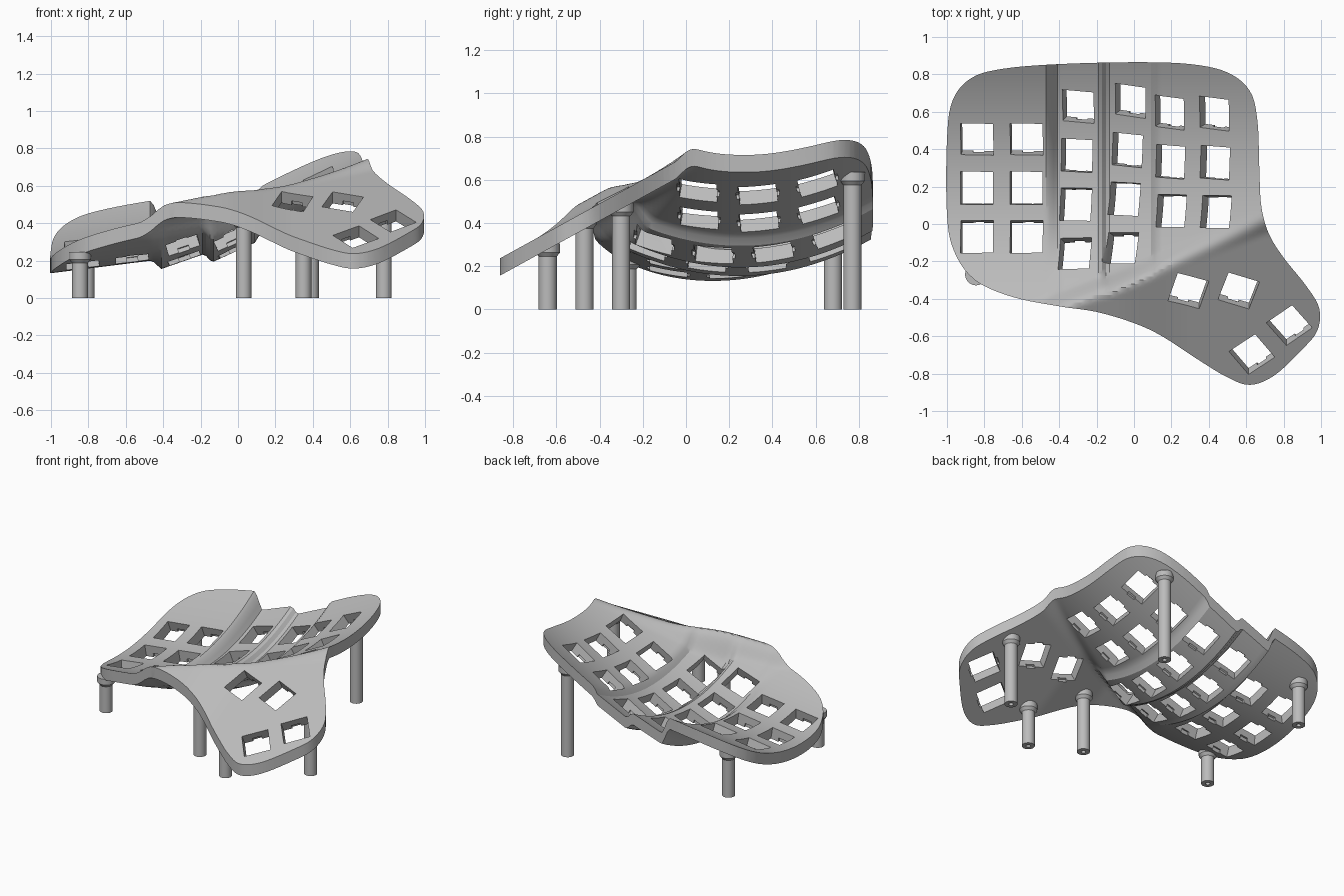
import bpy, bmesh, math
from mathutils import Vector, Matrix

if "Cube" in bpy.data.objects:
    bpy.data.objects.remove(bpy.data.objects["Cube"])

THICK = 0.08
grey = bpy.data.materials.new("plain grey")
grey.use_nodes = True
COLOUR = (0.5, 0.5, 0.5, 1)
grey.diffuse_color = COLOUR
grey.node_tree.nodes["Principled BSDF"].inputs["Base Color"].default_value = COLOUR


def smoothstep(low, high, value):
    t = min(max((value - low) / (high - low), 0), 1)
    return t * t * (3 - 2 * t)


# Stepped profile of the finger columns, left to right: (x, underside height)
COLUMNS = [(-1.1, .12), (-.46, .2), (-.41, .155), (-.18, .235), (-.14, .19),
           (.09, .295), (.12, .345), (.7, .65), (1.1, .8)]


def underside(x, y):
    """Height of the underside: curved finger bowl blended into the thumb slope."""
    for (xa, za), (xb, zb) in zip(COLUMNS, COLUMNS[1:]):
        if xa <= x <= xb:
            base = za + (zb - za) * (x - xa) / (xb - xa)
            break
    middle = .12 + .13 * smoothstep(-.47, -.4, x)
    bowl = base + .45 * (y - middle) ** 2
    thumb = .63 + .55 * y + .05 * smoothstep(.3, -.1, x)
    beyond = y + .26 - .4 * x
    return bowl + (thumb - bowl) * smoothstep(.06, -.08, beyond)


def make_object(name, bm):
    bmesh.ops.recalc_face_normals(bm, faces=bm.faces)
    mesh = bpy.data.meshes.new(name)
    bm.to_mesh(mesh)
    bm.free()
    mesh.materials.append(grey)
    obj = bpy.data.objects.new(name, mesh)
    bpy.context.collection.objects.link(obj)
    return obj


def extrude_up(bm, faces, height):
    result = bmesh.ops.extrude_face_region(bm, geom=faces)
    moved = [g for g in result["geom"] if isinstance(g, bmesh.types.BMVert)]
    bmesh.ops.translate(bm, verts=moved, vec=(0, 0, height))


def boolean(target, cutter, operation):
    mod = target.modifiers.new(operation, 'BOOLEAN')
    mod.operation = operation
    mod.solver = 'EXACT'
    mod.object = cutter
    bpy.context.view_layer.objects.active = target
    bpy.ops.object.modifier_apply(modifier=mod.name)
    bpy.data.objects.remove(cutter)


def smooth(obj, angle):
    bpy.ops.object.select_all(action='DESELECT')
    obj.select_set(True)
    bpy.context.view_layer.objects.active = obj
    bpy.ops.object.shade_smooth_by_angle(angle=math.radians(angle))


# Thick curved sheet
bm = bmesh.new()
bmesh.ops.create_grid(bm, x_segments=105, y_segments=94, size=1)
for v in bm.verts:
    x, y = v.co.x * 1.05, v.co.y * .94
    v.co = (x, y, underside(x, y))
extrude_up(bm, bm.faces[:], THICK)
plate = make_object("key_plate", bm)

# Rounded outline that trims the sheet
OUTLINE = [Vector(p) for p in (
    (-1, .45), (-.97, .66), (-.87, .78), (-.7, .83), (-.4, .855), (0, .865),
    (.3, .855), (.5, .81), (.62, .71), (.66, .55), (.67, .3), (.68, .1),
    (.72, -.05), (.8, -.18), (.92, -.33), (.99, -.45), (.98, -.57),
    (.9, -.67), (.75, -.81), (.62, -.86), (.5, -.82), (.35, -.73),
    (.15, -.6), (0, -.53), (-.2, -.47), (-.4, -.44), (-.65, -.39),
    (-.85, -.3), (-.96, -.15), (-1, .05))]


def spline(points, steps):
    """Closed smooth curve through the points."""
    count = len(points)
    for i in range(count):
        a, b, c, d = (points[(i + k) % count] for k in range(-1, 3))
        for s in range(steps):
            t = s / steps
            yield (b * 2 + (c - a) * t + (a * 2 - b * 5 + c * 4 - d) * t ** 2
                   + (b * 3 - a - c * 3 + d) * t ** 3) / 2


bm = bmesh.new()
rim = [bm.verts.new((p.x, p.y, -1)) for p in spline(OUTLINE, 5)]
extrude_up(bm, [bm.faces.new(rim)], 3)
boolean(plate, make_object("outline_cutter", bm), 'INTERSECT')

# Key openings: finger columns as (x, front y, rows, x drift), then thumb keys
KEYS = []
for x, front, rows, drift, turn in ((-.835, -.075, 3, 0, 0), (-.57, -.075, 3, 0, 0),
                                    (-.305, -.17, 4, .006, -2), (-.05, -.14, 4, .015, -4),
                                    (.215, .065, 3, -.005, -3), (.455, .06, 3, -.005, -3)):
    KEYS += [(x + drift * row, front + .27 * row, turn) for row in range(rows)]
KEYS += [(.29, -.34, -17), (.56, -.34, -19), (.63, -.68, 37), (.83, -.525, 38)]


def key_frame(x, y, turn):
    """Matrix lying on the sheet's upper face at a key."""
    e = .06
    slope_x = (underside(x + e, y) - underside(x - e, y)) / (2 * e)
    slope_y = (underside(x, y + e) - underside(x, y - e)) / (2 * e)
    normal = Vector((-slope_x, -slope_y, 1)).normalized()
    tilt = Vector((0, 0, 1)).rotation_difference(normal).to_matrix().to_4x4()
    centre = Vector((x, y, underside(x, y) + THICK / 2))
    return Matrix.Translation(centre) @ tilt @ Matrix.Rotation(math.radians(turn), 4, 'Z')


def key_cutter(name, size, drop):
    bm = bmesh.new()
    for key in KEYS:
        shape = Matrix.Translation((0, 0, drop)) @ Matrix.Diagonal((*size, 1))
        bmesh.ops.create_cube(bm, size=1, matrix=key_frame(*key) @ shape)
    return make_object(name, bm)


boolean(plate, key_cutter("key_cutter", (.175, .175, .22), 0), 'DIFFERENCE')
boolean(plate, key_cutter("clip_notch_cutter", (.06, .2, .08), -.05), 'DIFFERENCE')
smooth(plate, 25)

# Standoff legs: hollow-ended posts with a flared collar under the sheet
LEGS = {"back_left_leg": (.39, .77), "back_right_leg": (-.81, .68),
        "front_right_leg": (-.845, -.27), "inner_thumb_leg": (.03, -.47),
        "front_thumb_leg": (.35, -.64), "outer_thumb_leg": (.78, -.3)}
for name, (x, y) in LEGS.items():
    top = underside(x, y) + THICK / 3
    profile = [(.015, .05), (.015, 0), (.042, 0), (.042, top - .06),
               (.058, top - .04), (.058, top)]
    bm = bmesh.new()
    rings = []
    for radius, z in profile:
        circle = bmesh.ops.create_circle(bm, segments=32, radius=radius,
                                         matrix=Matrix.Translation((x, y, z)))
        rings.append(circle["verts"])
    for lower, upper in zip(rings, rings[1:]):
        for i in range(32):
            j = (i + 1) % 32
            bm.faces.new((lower[i], lower[j], upper[j], upper[i]))
    bm.faces.new(rings[0])
    bm.faces.new(rings[-1])
    smooth(make_object(name, bm), 30)
